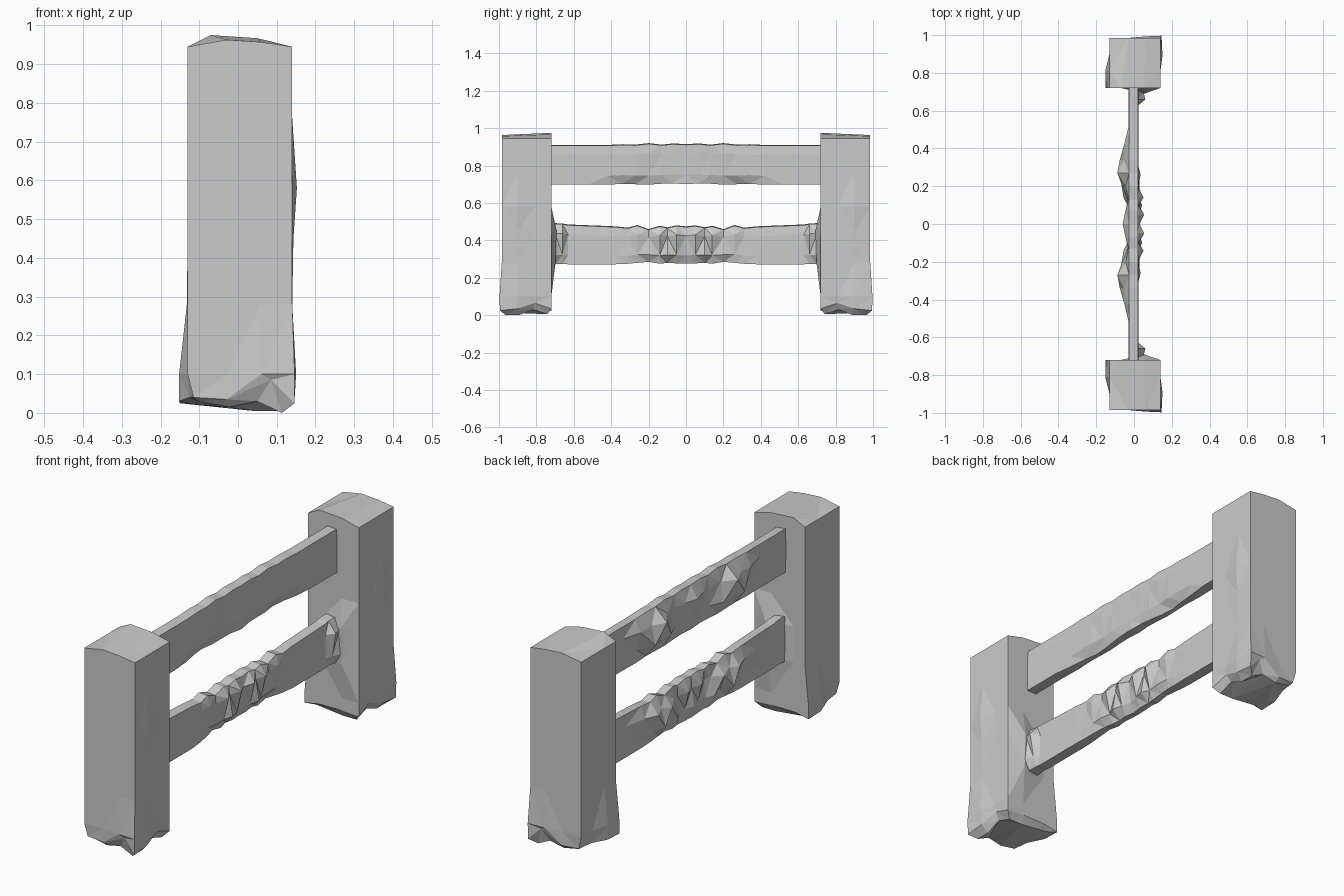
import bpy, bmesh


def make_object(name, rings, caps):
    """Skin closed rings of points into one flat-shaded mesh."""
    bm = bmesh.new()
    loops = [[bm.verts.new(p) for p in ring] for ring in rings]
    n = len(rings[0])
    for a, b in zip(loops, loops[1:]):
        for i in range(n):
            j = (i + 1) % n
            bm.faces.new((a[i], a[j], b[j], b[i]))
    caps(bm, loops)
    bmesh.ops.recalc_face_normals(bm, faces=bm.faces)
    bmesh.ops.triangulate(bm, faces=[f for f in bm.faces if len(f.verts) > 3])
    mesh = bpy.data.meshes.new(name)
    bm.to_mesh(mesh)
    bm.free()
    obj = bpy.data.objects.new(name, mesh)
    bpy.context.collection.objects.link(obj)
    return obj


# Posts: 12-point square section; inner side 0-3, +x side 3-6,
# outer side 6-9, -x side 9-11
SECTION = [(-.13, .72), (-.07, .72), (.05, .72), (.14, .72),
           (.14, .81), (.14, .90), (.14, .985), (.06, .985),
           (-.03, .985), (-.13, .985), (-.13, .90), (-.13, .81)]
LEVELS = [.04, .10, .28, .45, .58, .76, .945]
# Hewn bulges and dents: (level, point) -> offset
DENTS = {
    (0, 0): (-.02, 0, -.015), (0, 11): (-.022, 0, -.01), (0, 10): (.005, 0, 0),
    (0, 9): (.015, -.005, 0), (0, 8): (0, 0, -.005), (0, 7): (.025, 0, .045),
    (0, 6): (.006, .01, -.015), (0, 5): (.006, 0, -.005), (0, 4): (-.005, 0, .025),
    (0, 3): (0, 0, -.005), (1, 0): (-.018, 0, 0), (1, 11): (-.022, 0, 0),
    (1, 5): (.01, 0, 0), (1, 6): (.006, .012, 0), (1, 7): (0, .008, 0),
    (2, 11): (-.002, 0, 0), (2, 2): (.01, -.022, 0), (3, 2): (.01, -.028, 0),
    (4, 5): (.012, 0, 0), (3, 5): (.003, 0, 0),
    (6, 1): (0, 0, .03), (6, 2): (0, 0, .022),
    (6, 7): (0, 0, .012), (6, 8): (0, 0, .018),
}
# Ragged foot: height of each underside point
FOOT = [.02, .015, .005, .005, .03, .0, .0, .03, .015, .03, .03, .02]


def post_rings(side):
    rings = [[(.005 + (x - .005) * .8, side * (.855 + (y - .855) * .84), z)
              for (x, y), z in zip(SECTION, FOOT)]]
    for k, z in enumerate(LEVELS):
        ring = []
        for i, (x, y) in enumerate(SECTION):
            dx, dy, dz = DENTS.get((k, i), (0, 0, 0))
            ring.append((x + dx, side * (y + dy), z + dz))
        rings.append(ring)
    return rings


def post_caps(bm, loops):
    foot, top = loops[0], loops[-1]
    for ids in ((0, 1, 8, 9, 10, 11), (1, 2, 7, 8), (2, 3, 4, 5, 6, 7)):
        bm.faces.new([foot[i] for i in ids])
        bm.faces.new([top[i] for i in ids])


for side, name in ((-1, "front_post"), (1, "back_post")):
    make_object(name, post_rings(side), post_caps)


# Rails: half-length stations, mirrored about the middle
# (y, low left x, high left x, low right x, high right x, bottom z, top z, bottom right x)
UPPER = [
    (.00, -.040, -.060, .020, .020, .700, .915, .020),
    (.07, -.030, -.045, .020, .022, .705, .918, .012),
    (.13, -.035, -.032, .022, .020, .703, .912, .008),
    (.20, -.062, -.045, .018, .025, .698, .920, .002),
    (.27, -.060, -.088, .025, .025, .700, .912, -.005),
    (.34, -.075, -.055, .025, .025, .702, .914, .004),
    (.42, -.030, -.052, .025, .025, .698, .910, .015),
    (.52, -.028, -.028, .025, .025, .700, .910, .025),
    (.73, -.028, -.028, .025, .025, .700, .910, .025),
]
LOWER = [
    (.00, -.045, -.030, .020, .030, .275, .475, .000),
    (.05, -.030, -.050, .030, .054, .277, .480, .005),
    (.10, -.035, -.025, .042, .025, .280, .470, .000),
    (.14, -.055, -.035, .025, .050, .275, .478, .008),
    (.20, -.040, -.065, .030, .022, .285, .460, .005),
    (.26, -.075, -.050, .025, .035, .280, .482, .015),
    (.31, -.045, -.070, .025, .022, .275, .468, .020),
    (.38, -.030, -.045, .025, .025, .272, .475, .025),
    (.50, -.028, -.028, .025, .025, .272, .480, .025),
    (.63, -.028, -.028, .025, .025, .272, .485, .025),
    (.66, -.028, -.028, .040, .060, .275, .490, .025),
    (.70, -.028, -.028, .060, .050, .272, .492, .030),
    (.73, -.028, -.028, .040, .040, .272, .485, .025),
]


def rail_rings(half):
    rings = []
    for s in [(-r[0],) + r[1:] for r in half[:0:-1]] + half:
        y, l1, l2, r1, r2, zb, zt, xb = s
        h = zt - zb
        rings.append([(-.026, y, zb), (l1, y, zb + .3 * h), (l2, y, zb + .72 * h),
                      (-.026, y, zt), (.02, y, zt - .004),
                      (r2, y, zb + .75 * h), (r1, y, zb + .22 * h), (xb, y, zb)])
    return rings


def rail_caps(bm, loops):
    bm.faces.new(loops[0])
    bm.faces.new(loops[-1])


make_object("upper_rail", rail_rings(UPPER), rail_caps)
make_object("lower_rail", rail_rings(LOWER), rail_caps)
